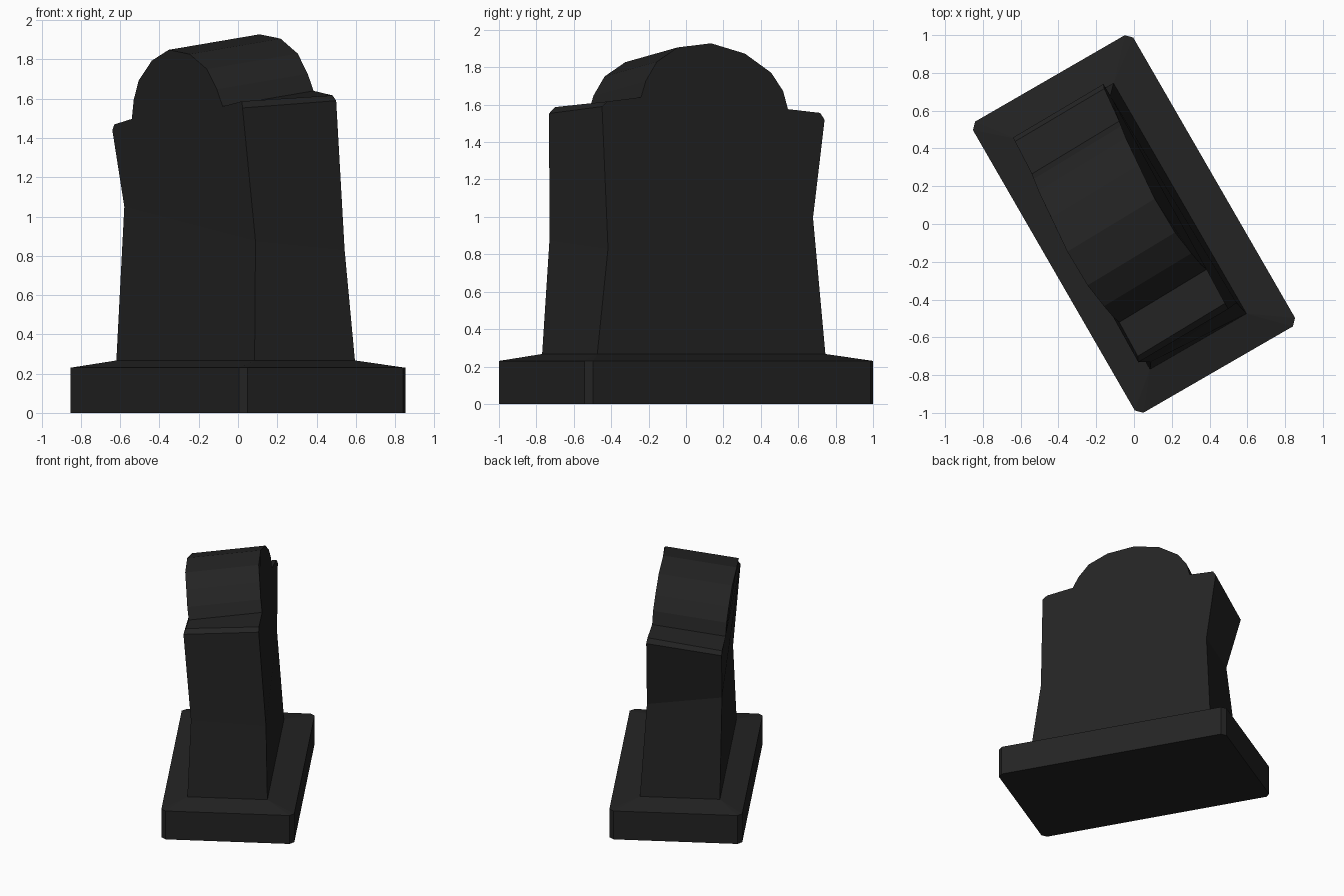
import bpy, math
from mathutils import Vector

if "Cube" in bpy.data.objects:
    bpy.data.objects.remove(bpy.data.objects["Cube"])

stone = bpy.data.materials.new("charcoal stone")
stone.diffuse_color = (0.017, 0.017, 0.017, 1)
stone.use_nodes = True
stone.node_tree.nodes["Principled BSDF"].inputs["Base Color"].default_value = stone.diffuse_color


def make(name, verts, faces):
    import bmesh
    me = bpy.data.meshes.new(name)
    me.from_pydata([tuple(v) for v in verts], [], faces)
    bm = bmesh.new()
    bm.from_mesh(me)
    bmesh.ops.recalc_face_normals(bm, faces=bm.faces)
    bm.to_mesh(me)
    bm.free()
    me.materials.append(stone)
    ob = bpy.data.objects.new(name, me)
    bpy.context.collection.objects.link(ob)
    return ob


# The grave is turned 60 degrees: u runs along its width, v along its depth
U = Vector((0.5, -math.sqrt(0.75), 0))
V = Vector((math.sqrt(0.75), 0.5, 0))

# Plinth: rectangle with cut corners, rising gently to the slab's foot
L, W, c = 0.89, 0.49, 0.033
FL, FW, mid = 0.704, 0.295, Vector((-0.012, -0.012, 0.267))
signs = [(1, 1), (-1, 1), (-1, -1), (1, -1)]
foot = [mid + U * FL * a + V * FW * b for a, b in signs]
outline = []
for a, b in signs:
    pair = [U * a * L + V * b * (W - c), U * a * (L - c) + V * b * W]
    outline += pair if a * b > 0 else pair[::-1]
verts = outline + [p + Vector((0, 0, 0.23)) for p in outline] + foot
faces = [list(range(8)), [16, 17, 18, 19]]
faces += [[i, (i + 1) % 8, 8 + (i + 1) % 8, 8 + i] for i in range(8)]
for k in range(4):
    n = (k + 1) % 4
    faces.append([8 + 2 * k, 9 + 2 * k, 16 + k])
    faces.append([9 + 2 * k, 8 + 2 * n, 16 + n, 16 + k])
make("plinth", verts, faces)

# Slab: crooked, with a rounded crown between two shoulders
crown = [Vector(p) for p in (
    (.385, -.24, 1.64), (.355, -.215, 1.727), (.304, -.155, 1.83),
    (.217, -.045, 1.906), (.11, .134, 1.928), (.024, .315, 1.873),
    (-.043, .455, 1.771), (-.068, .519, 1.674), (-.078, .545, 1.576))]
shift = Vector((-.463, -.28, -.079))
# each side runs: foot, waist, shoulder, crown, shoulder, waist, foot
back = [foot[0], (.543, -.417, .83), (.5, -.449, 1.59), (.482, -.42, 1.617)]
back += crown + [(-.157, .717, 1.556), (-.162, .741, 1.519), (-.125, .679, .995), foot[1]]
front = [foot[3], (.089, -.73, .875), (.023, -.732, 1.553), (.02, -.70, 1.587)]
front += [p + shift for p in crown]
front += [(-.63, .437, 1.469), (-.64, .458, 1.44), (-.579, .366, 1.05), foot[2]]
n = len(back)
faces = [[i, (i + 1) % n, n + (i + 1) % n, n + i] for i in range(n)]
for o in (0, n):
    faces.append([o, o + 1, o + n - 2, o + n - 1])
    faces.append([o + i for i in range(1, n - 1)])
make("headstone_slab", back + front, faces)
